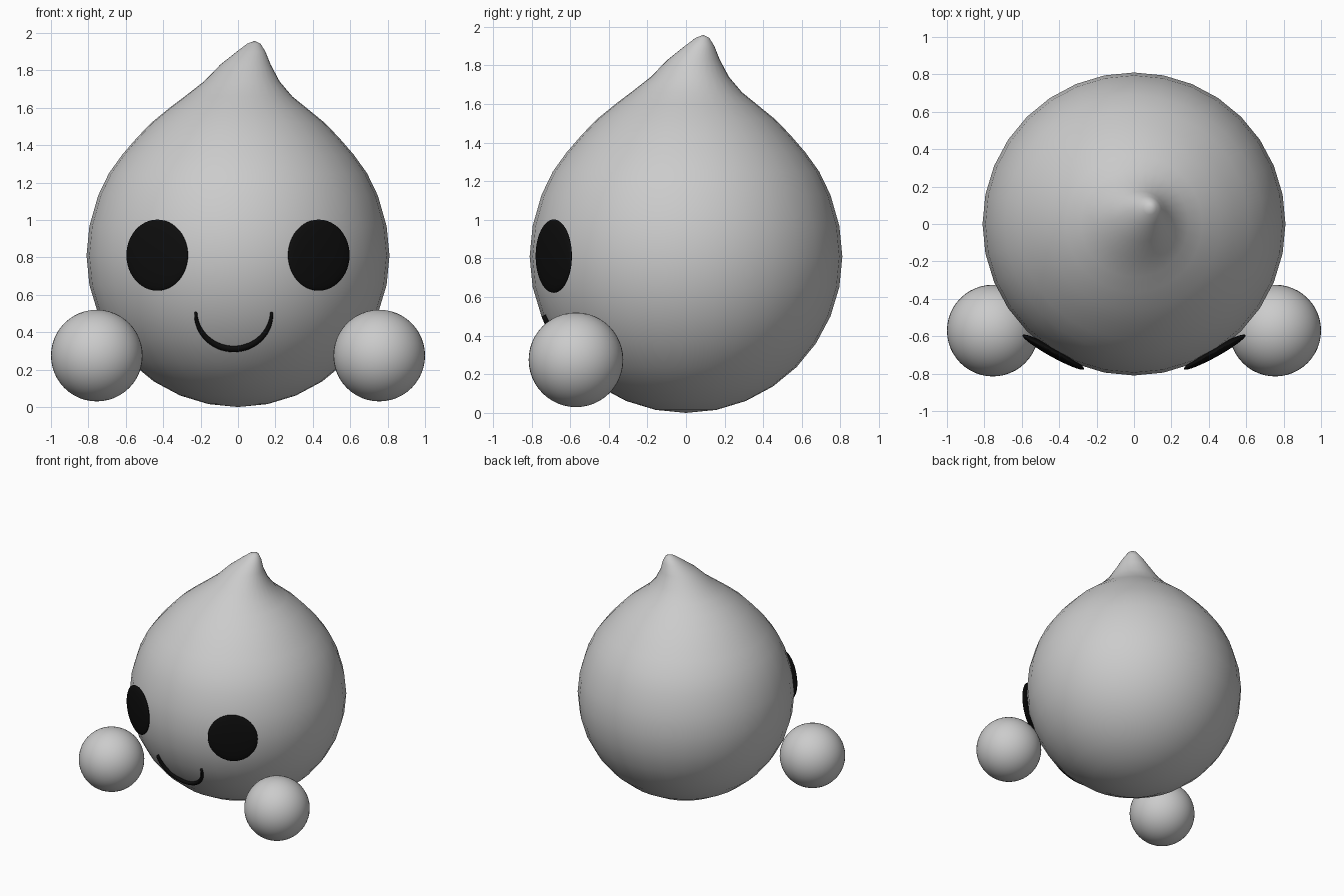
import bpy, bmesh, math
from mathutils import Matrix, Vector

if "Cube" in bpy.data.objects:
    bpy.data.objects.remove(bpy.data.objects["Cube"])


def material(name, rgb):
    m = bpy.data.materials.new(name)
    m.diffuse_color = (*rgb, 1)
    m.use_nodes = True
    m.node_tree.nodes["Principled BSDF"].inputs["Base Color"].default_value = m.diffuse_color
    return m


GREY = material("light grey", (0.6, 0.6, 0.6))
BLACK = material("black", (0.004, 0.004, 0.004))


def finish(bm, name, mat):
    bmesh.ops.recalc_face_normals(bm, faces=bm.faces)
    for f in bm.faces:
        f.smooth = True
    me = bpy.data.meshes.new(name)
    bm.to_mesh(me)
    bm.free()
    me.materials.append(mat)
    ob = bpy.data.objects.new(name, me)
    bpy.context.collection.objects.link(ob)
    return ob


def skin(bm, rings, start, end):
    """Bridge vertex rings and close both ends with a point."""
    n = len(rings[0])
    for a, b in zip(rings, rings[1:]):
        for i in range(n):
            j = (i + 1) % n
            bm.faces.new((a[i], a[j], b[j], b[i]))
    for ring, tip in ((rings[0], start), (rings[-1], end)):
        t = bm.verts.new(tip)
        for i in range(n):
            bm.faces.new((ring[i], ring[(i + 1) % n], t))


def ball(name, mat, loc, scale, turn=0.0):
    bm = bmesh.new()
    mtx = (Matrix.Translation(loc) @ Matrix.Rotation(turn, 4, 'Z')
           @ Matrix.Diagonal((*scale, 1)))
    bmesh.ops.create_uvsphere(bm, u_segments=48, v_segments=24, radius=1, matrix=mtx)
    return finish(bm, name, mat)


# Body: round below, drawn up into a bent tip; (z, radius, offset in x and y)
R = 0.81
profile = [(R - R * math.cos(math.pi * k / 16), R * math.sin(math.pi * k / 16), 0)
           for k in range(1, 10)]
profile += [(1.13, 0.748, 0), (1.25, 0.69, 0), (1.35, 0.618, 0), (1.44, 0.54, 0),
            (1.52, 0.463, 0), (1.60, 0.365, 0), (1.66, 0.288, 0.003),
            (1.74, 0.203, 0.02), (1.83, 0.135, 0.04), (1.90, 0.077, 0.07),
            (1.943, 0.035, 0.085)]
bm = bmesh.new()
rings = []
for z, r, off in profile:
    rings.append([bm.verts.new((off + r * math.cos(math.tau * i / 32),
                                off + r * math.sin(math.tau * i / 32), z))
                  for i in range(32)])
skin(bm, rings, (0, 0, 0), (0.09, 0.09, 1.958))
finish(bm, "body", GREY)

# Hands and eyes, mirrored left and right
for side, s in (("left", -1), ("right", 1)):
    ball(side + "_hand", GREY, (s * 0.755, -0.57, 0.275), (0.245,) * 3)
    ball(side + "_eye", BLACK, (s * 0.432, -0.685, 0.812),
         (0.188, 0.026, 0.19), s * math.radians(29))

# Smile: a tapered tube following the surface of the body
bm = bmesh.new()
centre = Vector((0, 0, R))


def smile_point(t):
    a = math.pi * (1 + t)
    x, z = -0.023 + 0.203 * math.cos(a), 0.505 + 0.195 * math.sin(a)
    return Vector((x, -math.sqrt(0.817 ** 2 - x * x - (z - R) ** 2), z))


rings = []
for k in range(33):
    t = k / 32
    p = smile_point(t)
    along = (smile_point(t + 0.01) - smile_point(t - 0.01)).normalized()
    out = (p - centre).normalized()
    across = along.cross(out).normalized()
    w = 0.007 + 0.011 * math.sin(math.pi * t)
    rings.append([bm.verts.new(p + across * w * math.cos(math.tau * i / 10)
                               + out * 0.014 * math.sin(math.tau * i / 10))
                  for i in range(10)])
skin(bm, rings, smile_point(0), smile_point(1))
finish(bm, "smile", BLACK)
